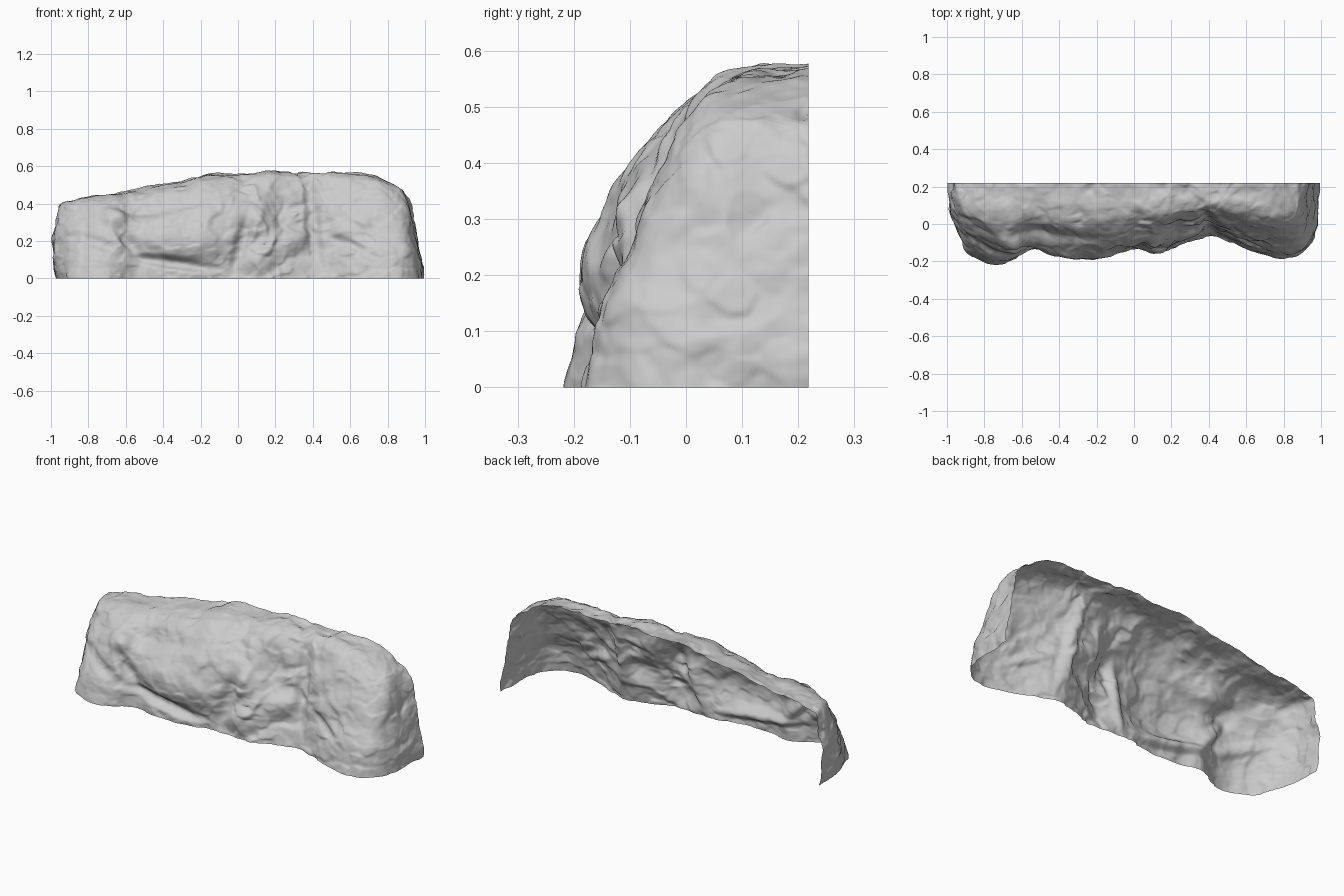
import bpy, bmesh, math
from mathutils import Vector, noise

if "Cube" in bpy.data.objects:
    bpy.data.objects.remove(bpy.data.objects["Cube"])

NU, NV = 320, 120
BACK = 0.218

# Footprint control points: base x, base y, x where that rib meets the back ridge
FOOT = [(-.965, BACK, -.94), (-.965, .06, -.93), (-.93, -.06, -.91), (-.88, -.165, -.87),
        (-.78, -.218, -.78), (-.68, -.212, -.68), (-.6, -.17, -.6), (-.53, -.125, -.53),
        (-.44, -.15, -.44), (-.33, -.168, -.33), (-.2, -.155, -.2), (-.1, -.13, -.1),
        (.08, -.138, .08), (.2, -.122, .2), (.3, -.095, .29), (.41, -.055, .4),
        (.52, -.10, .5), (.64, -.155, .6), (.78, -.180, .7), (.88, -.178, .77),
        (.945, -.13, .80), (.975, -.03, .82), (.985, BACK, .84)]
RIDGE = [(-1, .38), (-.94, .405), (-.85, .43), (-.6, .465), (-.4, .50), (-.3, .52), (-.15, .555),
         (0, .565), (.2, .575), (.4, .562), (.62, .572), (.72, .555), (.8, .52), (.86, .47)]
# Rib profiles: parameter, inward fraction, height fraction
BULGY = [(0, 0, 0), (.2, .02, .22), (.38, .06, .45), (.56, .18, .70), (.72, .37, .89), (.83, .56, .985), (1, 1, 1)]
SLOPED = [(0, 0, 0), (.2, .07, .22), (.38, .18, .43), (.56, .33, .68), (.72, .48, .89), (.83, .60, .98), (1, 1, 1)]
# Lumps and hollows on the face: x, z, half length, half height, tilt, depth
LUMPS = [(-.33, .20, .24, .10, -.12, .045), (-.1, .33, .13, .15, .5, .04), (-.66, .33, .06, .05, 0, .04),
         (-.6, .22, .09, .03, -.9, -.035), (-.36, .085, .22, .03, -.15, -.04), (-.45, .38, .2, .04, .1, -.025),
         (-.78, .2, .14, .03, -.3, -.02), (.02, .2, .035, .14, -.3, -.03), (.13, .10, .09, .06, .5, .03),
         (.1, .28, .05, .07, .6, .025), (.24, .38, .06, .12, .3, -.025), (.3, .2, .08, .05, .6, .025),
         (.4, .3, .035, .2, .1, -.025), (.5, .38, .08, .06, .3, .02), (.64, .30, .14, .05, .5, .022),
         (.6, .18, .12, .025, -.4, -.018), (.78, .12, .14, .08, .1, .01), (-.25, .04, .1, .05, 0, .015)]


def sample(table, t):
    for a, b in zip(table, table[1:]):
        if t <= b[0]:
            f = max(0, (t - a[0]) / (b[0] - a[0]))
            return [p + (q - p) * f for p, q in zip(a[1:], b[1:])]
    return list(table[-1][1:])


def foot_by_length():
    table, d = [], 0
    for i, p in enumerate(FOOT):
        if i:
            d += math.hypot(p[0] - FOOT[i - 1][0], p[1] - FOOT[i - 1][1])
        table.append((d, *p))
    return [(r[0] / d, *r[1:]) for r in table]


def smooth_sample(table, t, w):
    lo = min(w, t, 1 - t)
    parts = [sample(table, t + lo * k) for k in (-1, -.5, 0, .5, 1)]
    return [sum(c) / 5 for c in zip(*parts)]


def plates(p, freq, tilt):
    # Broken stone plates: each cell is tilted and lifted by its own amount
    dist, pts = noise.voronoi(p * freq)
    total, height = 0, 0
    for d, c in zip(dist, pts):
        w = math.exp(-14 * (d - dist[0]))
        r = noise.cell_vector(c * 7.3)
        height += w * (.5 * (r.x - .5) + tilt * (p * freq - c).dot(r - Vector((.5, .5, .5))))
        total += w
    return height / total


def rock_noise(p):
    # Broad swells, tilted plates and fine grain; rougher in the middle
    q = Vector((p.x, p.y, p.z * 1.15))
    warp = q + .05 * noise.noise_vector(q * 5)
    rough = .7 + .6 * math.exp(-((p.x - .22) / .28) ** 2)
    swell = noise.noise(q * 4.5 + Vector((3, 1, 7)))
    return (.014 * swell + rough * (.020 * plates(warp, 7, 1.5) + .011 * plates(warp, 15, 1.5))
            + .004 * noise.fractal(q * 11, 1.0, 2.0, 3))


# Rock shell, open at the back and underneath
bm = bmesh.new()
foot = foot_by_length()
rows = []
for i in range(NU + 1):
    bx, by, rx = smooth_sample(foot, i / NU, .015)
    h = sample(RIDGE, rx)[0]
    mix = min(1, max(0, (bx + .05) / .5))
    mix = max(mix, min(1, max(0, (-.62 - bx) / .2)))
    col = []
    for j in range(NV + 1):
        a = smooth_sample(BULGY, j / NV, .06)
        b = smooth_sample(SLOPED, j / NV, .06)
        f, g = [p + (q - p) * mix for p, q in zip(a, b)]
        bulge = .028 * math.sin(math.pi * g) * min(1, max(0, (-bx - .85) / .1))
        col.append(bm.verts.new((bx + (rx - bx) * f - bulge, by + (BACK - by) * f, h * g)))
    rows.append(col)
for i in range(NU):
    for j in range(NV):
        bm.faces.new((rows[i][j], rows[i + 1][j], rows[i + 1][j + 1], rows[i][j + 1]))
bm.normal_update()

# Carve the surface, then square off the open edges
moves = []
for v in bm.verts:
    p, n = v.co, v.normal
    d = rock_noise(p)
    front = max(0, -n.y)
    for x, z, a, b, tilt, amp in LUMPS:
        dx, dz = p.x - x, p.z - z
        s = (dx * math.cos(tilt) + dz * math.sin(tilt)) / a
        t = (dz * math.cos(tilt) - dx * math.sin(tilt)) / b
        d += amp * front * math.exp(-(s * s + t * t) ** 1.5)
    moves.append(p + n * d)
for v, p in zip(bm.verts, moves):
    v.co = (max(-1, min(1, p.x)), max(-BACK, min(BACK, p.y)), max(0, p.z))
for col in rows:
    col[0].co.z = 0
    col[-1].co.y = BACK
for v in rows[0] + rows[-1]:
    v.co.y = BACK

mesh = bpy.data.meshes.new("rock_cliff")
bm.to_mesh(mesh)
bm.free()
rock = bpy.data.objects.new("rock_cliff", mesh)
bpy.context.collection.objects.link(rock)
bpy.context.view_layer.objects.active = rock
rock.select_set(True)
bpy.ops.object.shade_smooth_by_angle(angle=math.radians(45))
